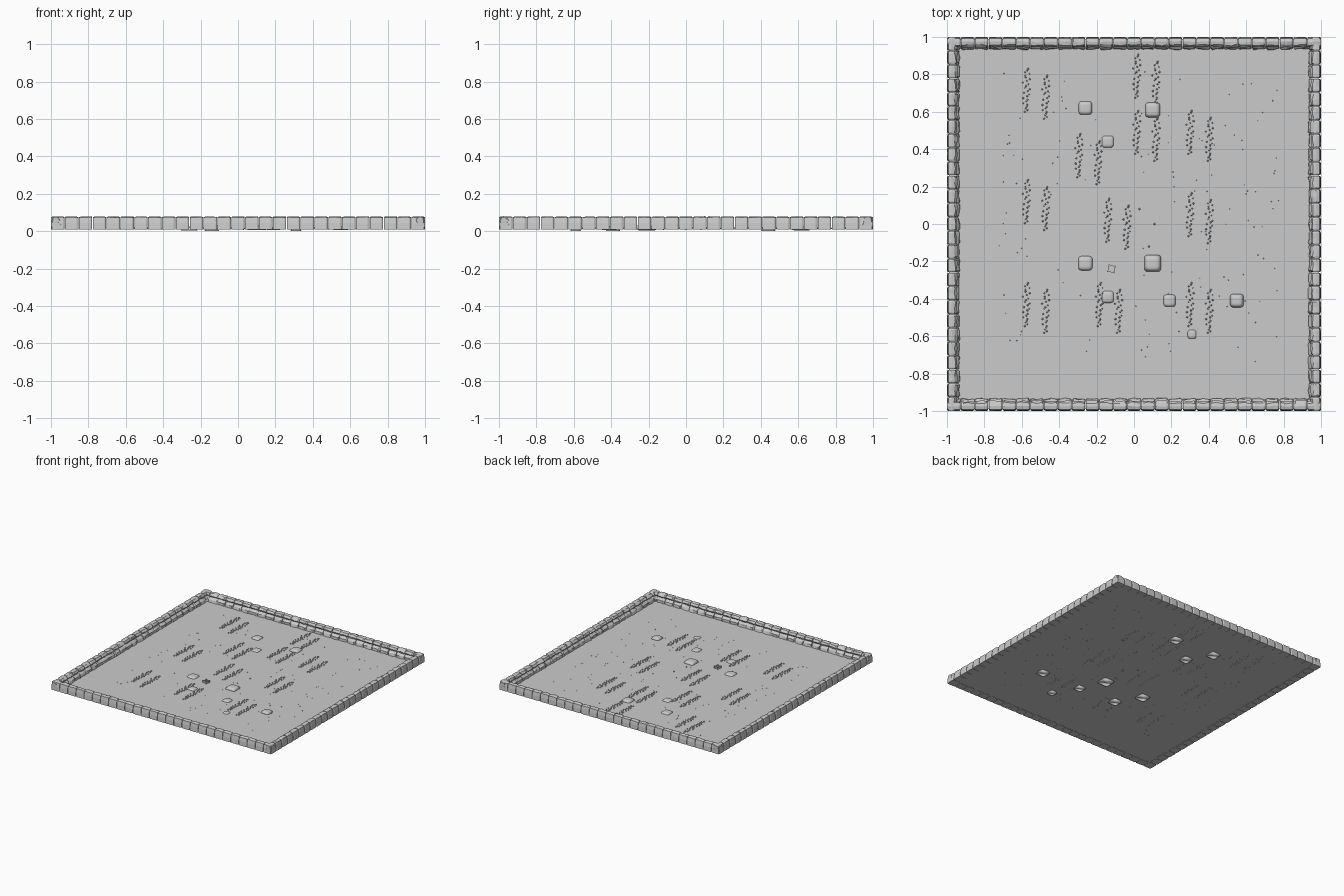
import bpy, bmesh, math, random
from mathutils import Matrix, Vector

random.seed(4)
if "Cube" in bpy.data.objects:
    bpy.data.objects.remove(bpy.data.objects["Cube"], do_unlink=True)

stone = bpy.data.materials.new("pale grey stone")
stone.use_nodes = True
GREY = (0.6, 0.6, 0.6, 1)
stone.diffuse_color = GREY
stone.node_tree.nodes["Principled BSDF"].inputs["Base Color"].default_value = GREY

FLOOR = 0.012


def finish(bm, name, smooth=False):
    bmesh.ops.recalc_face_normals(bm, faces=bm.faces)
    mesh = bpy.data.meshes.new(name)
    bm.to_mesh(mesh)
    bm.free()
    mesh.materials.append(stone)
    obj = bpy.data.objects.new(name, mesh)
    bpy.context.collection.objects.link(obj)
    if smooth:
        for p in mesh.polygons:
            p.use_smooth = True
    return obj


def place(loc, scale, turn=0.0):
    return (Matrix.Translation(loc) @ Matrix.Rotation(turn, 4, "Z")
            @ Matrix.Diagonal((*scale, 1)))


# Ground sheet
bm = bmesh.new()
bmesh.ops.create_grid(bm, x_segments=1, y_segments=1, size=0.99,
                      matrix=Matrix.Translation((0, 0, FLOOR)))
finish(bm, "ground")

# Wall: rough stone blocks swept from an (outward distance, height) profile
PROFILE = [(1.0, 0.01), (0.998, 0.045), (0.993, 0.076), (0.975, 0.08), (0.957, 0.077),
           (0.946, 0.062), (0.953, 0.048), (0.937, 0.032), (0.934, 0.01)]
BLOCKS = 27


def add_block(bm, start, length):
    rings = []
    for t, shrink in ((0.02, 0.004), (0.14, 0), (0.5, 0), (0.86, 0), (0.98, 0.004)):
        ring = []
        for i, (d, z) in enumerate(PROFILE):
            rough = random.uniform(-0.005, 0.005) if i > 3 else random.uniform(-0.001, 0)
            inward = -shrink if i < 4 else shrink
            top = 0.003 if 1 < i < 6 else 0
            d = min(1.0, d + rough + inward)
            z -= top * shrink / 0.004 + random.uniform(0, top)
            ring.append(bm.verts.new((start + t * length, -d, z)))
        rings.append(ring)
    n = len(PROFILE)
    for a, b in zip(rings, rings[1:]):
        for i in range(n):
            j = (i + 1) % n
            bm.faces.new((a[i], a[j], b[j], b[i]))
    bm.faces.new(rings[0])
    bm.faces.new(rings[-1])


for k, side in enumerate(("front", "left", "back", "right")):
    bm = bmesh.new()
    step = 2 / BLOCKS
    for i in range(BLOCKS):
        add_block(bm, -1 + i * step, step)
    bmesh.ops.rotate(bm, verts=bm.verts, cent=(0, 0, 0),
                     matrix=Matrix.Rotation(k * math.pi / 2, 3, "Z"))
    finish(bm, side + "_wall")

# Low rounded mounds: x, y, width, bottom, top
MOUNDS = [(-0.26, 0.62, 0.085, 0.004, 0.024), (0.1, 0.61, 0.09, 0.006, 0.026),
          (-0.14, 0.44, 0.08, 0, 0.022), (-0.26, -0.21, 0.09, 0.004, 0.024),
          (0.1, -0.21, 0.1, 0.006, 0.03), (-0.14, -0.39, 0.08, 0, 0.022),
          (0.19, -0.41, 0.075, 0.006, 0.022), (0.55, -0.41, 0.08, 0.006, 0.028),
          (0.31, -0.59, 0.06, 0, 0.02)]
for x, y, width, low, high in MOUNDS:
    bm = bmesh.new()
    bmesh.ops.create_cube(bm, size=1)
    for v in bm.verts:
        if v.co.z > 0:
            v.co.x *= 0.6
            v.co.y *= 0.6
    upper = [e for e in bm.edges if max(v.co.z for v in e.verts) > 0]
    bmesh.ops.bevel(bm, geom=upper, offset=0.18, segments=3, profile=0.5, affect="EDGES")
    bm.transform(place((x, y, (low + high) / 2), (width, width, high - low)))
    mound = finish(bm, "mound", smooth=True)

# Planted rows: two staggered columns of small tufts in each plot
PLOTS = [(-0.575, 0.715), (0.015, 0.79), (0.015, 0.49), (0.30, 0.49), (-0.295, 0.365),
         (-0.575, 0.12), (-0.14, 0.02), (0.30, 0.05), (-0.575, -0.43),
         (-0.185, -0.43), (0.30, -0.43)]
row = []
for i in range(26):
    wave = 0.012 * math.sin(i * 2.1)
    row.append((wave + random.uniform(-0.009, 0.009), (i / 25 - 0.5) * 0.23,
                random.uniform(0.004, 0.0065), random.uniform(0, 3)))
bm = bmesh.new()
for px, py in PLOTS:
    for ox, oy in ((0, 0), (0.103, -0.037)):
        for x, y, r, turn in row:
            bmesh.ops.create_cone(
                bm, cap_ends=True, segments=5, radius1=1, radius2=0.35, depth=1,
                matrix=place((px + ox + x, py + oy + y, FLOOR + 0.003), (r, r, 0.009), turn))
finish(bm, "planted_rows")

# Scattered pebbles
bm = bmesh.new()
for i in range(130):
    x = random.choice((-0.68, -0.6, -0.41, -0.24, 0.06, 0.21, 0.38, 0.5, 0.58, 0.65, 0.74))
    spot = (x + random.gauss(0, 0.025), random.uniform(-0.77, 0.87), FLOOR)
    r = random.uniform(0.002, 0.0035)
    bmesh.ops.create_icosphere(bm, subdivisions=1, radius=1, matrix=place(spot, (r, r, r)))
for x, y in ((0.03, 0.08), (0.11, 0.0), (0.08, -0.12)):
    bmesh.ops.create_icosphere(bm, subdivisions=1, radius=0.006,
                               matrix=Matrix.Translation((x, y, FLOOR)))
finish(bm, "pebbles")

# Small square stone ring with corner posts
bm = bmesh.new()
for k in range(4):
    spin = Matrix.Rotation(k * math.pi / 2, 4, "Z")
    for loc, size in (((0, 0.015, 0.008), (0.034, 0.006, 0.014)),
                      ((0.016, 0.016, 0.009), (0.009, 0.009, 0.018))):
        bmesh.ops.create_cube(bm, size=1, matrix=spin @ place(loc, size))
bmesh.ops.create_cube(bm, size=1, matrix=place((0, 0, 0.004), (0.028, 0.028, 0.006)))
bm.transform(place((-0.12, -0.24, FLOOR), (1, 1, 1), -0.2))
finish(bm, "stone_ring")
